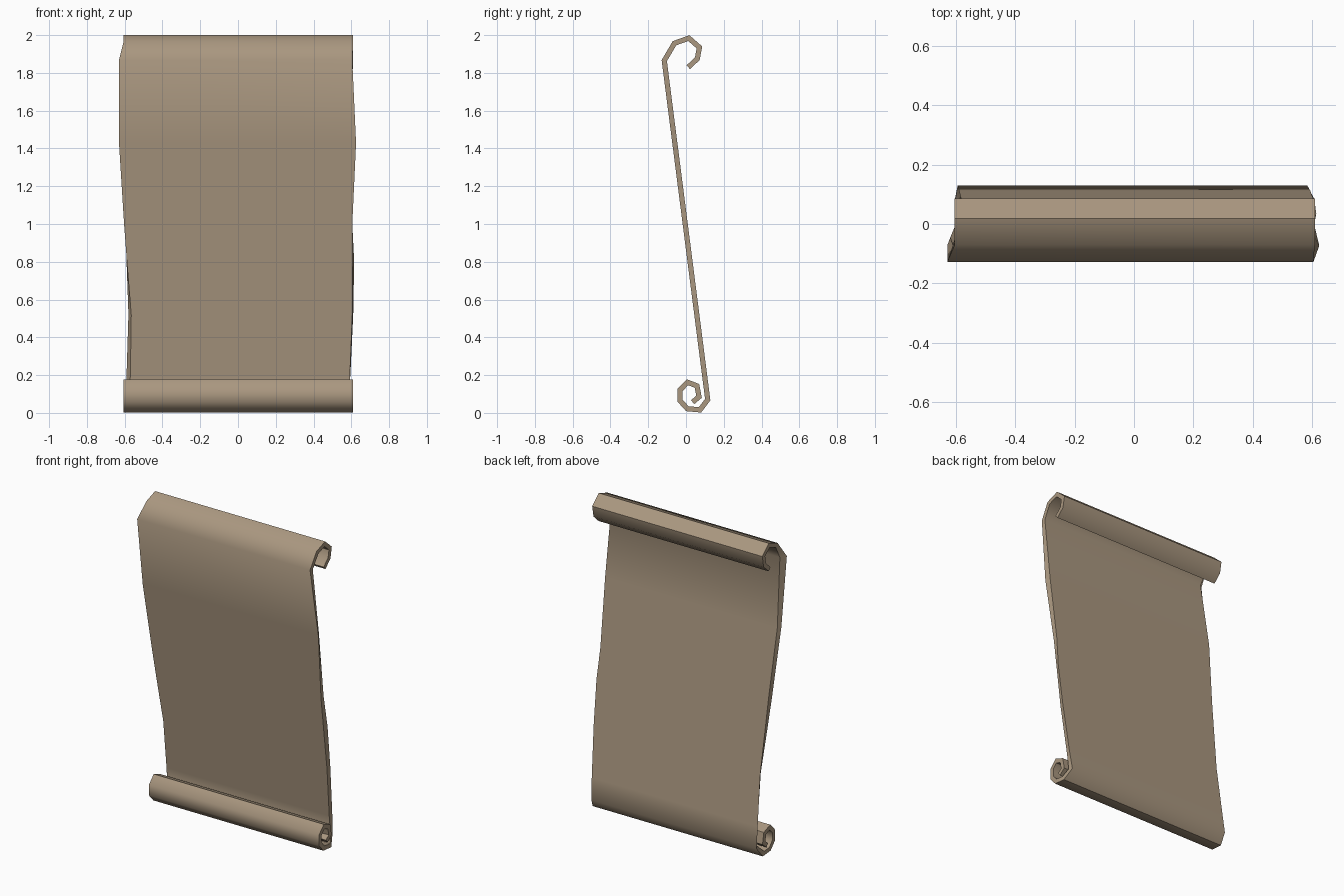
import bpy, bmesh, math
from mathutils import Vector

if "Cube" in bpy.data.objects:
    bpy.data.objects.remove(bpy.data.objects["Cube"])

HALF = 0.0135  # half the sheet thickness

# Centreline (y, z): top curl, hanging sheet, bottom roll
top_curl = [(0.012, 1.83), (0.06, 1.875), (0.071, 1.935), (0.015, 1.984),
            (-0.061, 1.957), (-0.115, 1.865)]
bottom_roll = [(0.115, 0.07), (0.074, 0.016), (0.007, 0.022), (-0.031, 0.064),
               (-0.031, 0.122), (0.008, 0.162), (0.058, 0.143), (0.069, 0.085),
               (0.035, 0.057)]
a, b = Vector(top_curl[-1]), Vector(bottom_roll[0])
sheet = [a.lerp(b, (a.y - z) / (a.y - b.y)) for z in (1.43, 1.0, 0.8, 0.52, 0.2)]
path = [Vector(p) for p in top_curl] + sheet + [Vector(p) for p in bottom_roll]

# Torn, wavy edges: station -> x of front left, front right, back left, back right
first = len(top_curl) - 1
rolled = (-0.605, 0.61, -0.605, 0.61)
wavy = [(-0.63, 0.605, -0.60, 0.605), (-0.63, 0.625, -0.62, 0.61),
        (-0.603, 0.605, -0.597, 0.605), (-0.588, 0.605, -0.59, 0.615),
        (-0.565, 0.605, -0.58, 0.61), (-0.57, 0.592, -0.59, 0.595),
        (-0.575, 0.59, -0.595, 0.585)]
edges = {first + i: w for i, w in enumerate(wavy)}


def normal(p, q):
    d = (q - p).normalized()
    return Vector((d.y, -d.x))


def offset(i):
    """Mitred thickness offset towards the front / outer side of the curl."""
    n1 = normal(path[max(i - 1, 0)], path[max(i, 1)])
    n2 = normal(path[min(i, len(path) - 2)], path[min(i + 1, len(path) - 1)])
    m = (n1 + n2).normalized()
    return m * (HALF / m.dot(n1))


# Sweep a four-cornered section along the path
bm = bmesh.new()
rings = []
for i, c in enumerate(path):
    o = offset(i)
    fl, fr, bl, br = edges.get(i, rolled)
    f, k = c + o, c - o
    rings.append([bm.verts.new((x, p.x, p.y))
                  for x, p in ((fl, f), (fr, f), (br, k), (bl, k))])
for r, s in zip(rings, rings[1:]):
    for j in range(4):
        n = (j + 1) % 4
        bm.faces.new((r[j], r[n], s[n], s[j]))
bm.faces.new(rings[0])
bm.faces.new(rings[-1])
bmesh.ops.recalc_face_normals(bm, faces=bm.faces)

mesh = bpy.data.meshes.new("parchment_scroll")
bm.to_mesh(mesh)
bm.free()
mat = bpy.data.materials.new("parchment tan")
mat.diffuse_color = (0.40, 0.31, 0.215, 1)
mat.use_nodes = True
mat.node_tree.nodes["Principled BSDF"].inputs["Base Color"].default_value = mat.diffuse_color
mesh.materials.append(mat)
scroll = bpy.data.objects.new("parchment_scroll", mesh)
bpy.context.collection.objects.link(scroll)

# Smooth along the roll, crisp at the paper edges
bpy.context.view_layer.objects.active = scroll
scroll.select_set(True)
bpy.ops.object.shade_smooth_by_angle(angle=math.radians(52))
